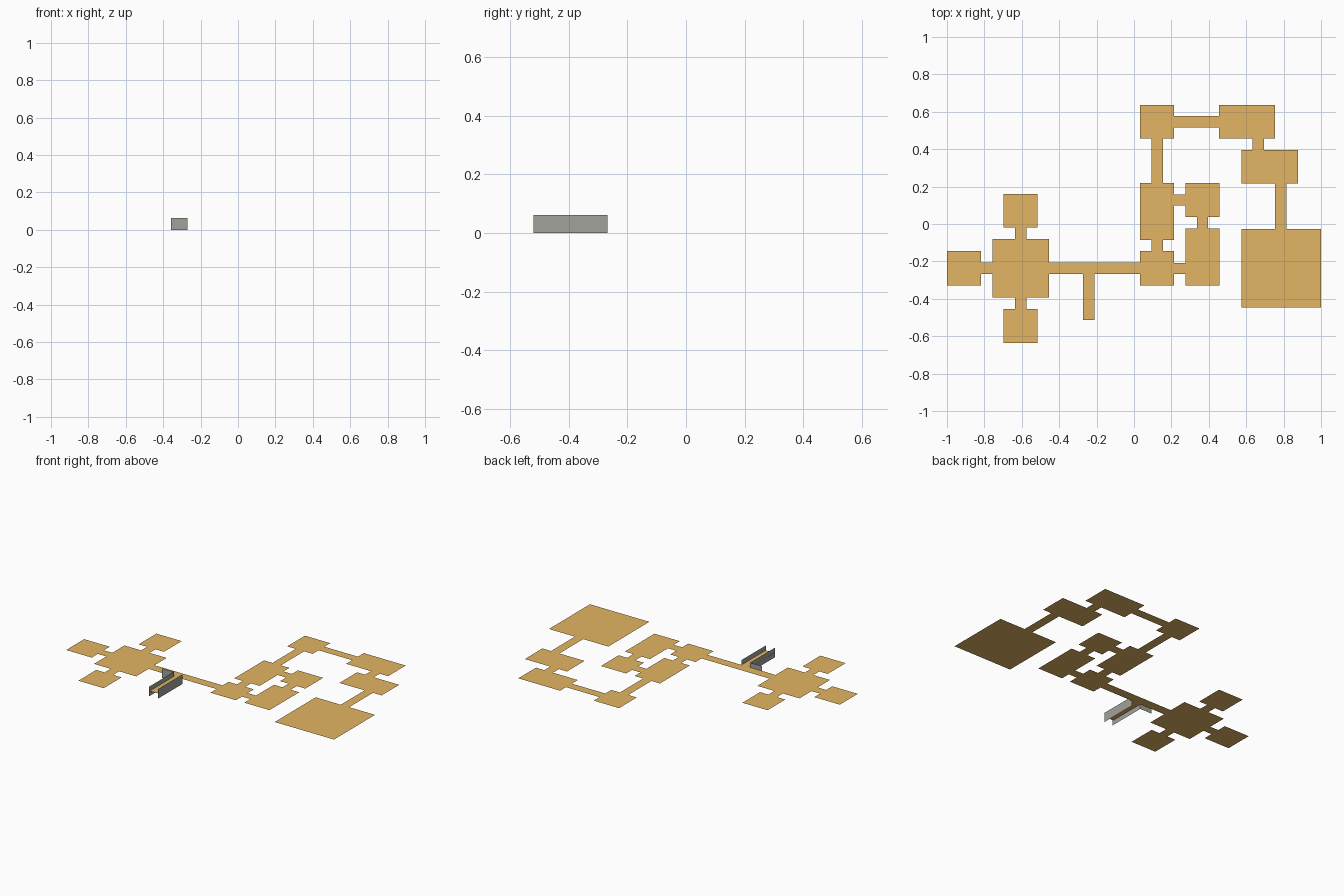
import bpy

if "Cube" in bpy.data.objects:
    bpy.data.objects.remove(bpy.data.objects["Cube"])

FLOOR_Z = 0.0315   # floors sit halfway up the walls
WALL_H = 0.062
DX, DY = 0.003, -0.004   # centring of the plan


def material(name, color):
    m = bpy.data.materials.new(name)
    m.diffuse_color = (*color, 1)
    m.use_nodes = True
    m.node_tree.nodes["Principled BSDF"].inputs["Base Color"].default_value = m.diffuse_color
    return m


TAN = material("tan floor", (0.77, 0.458, 0.126))
GRAY = material("gray wall", (0.362, 0.362, 0.335))


def sheet(name, corners, mat):
    """One flat four-sided sheet without thickness."""
    me = bpy.data.meshes.new(name)
    me.from_pydata(corners, [], [(0, 1, 2, 3)])
    me.materials.append(mat)
    ob = bpy.data.objects.new(name, me)
    bpy.context.collection.objects.link(ob)
    return ob


def floor(name, x0, x1, y0, y1):
    x0, x1 = (max(-1, min(1, x + DX)) if x > -1 else -1 for x in (x0, x1))
    y0, y1, z = y0 + DY, y1 + DY, FLOOR_Z
    return sheet(name, [(x0, y0, z), (x1, y0, z), (x1, y1, z), (x0, y1, z)], TAN)


def wall(name, x0, y0, x1, y1, h=WALL_H):
    return sheet(name, [(x0, y0, 0), (x1, y1, 0), (x1, y1, h), (x0, y0, h)], GRAY)


# Rooms: x0, x1, y0, y1
rooms = {
    "west_room": (-1.0, -0.82, -0.325, -0.141),
    "hub_room": (-0.759, -0.457, -0.389, -0.077),
    "hub_north_room": (-0.70, -0.519, -0.016, 0.165),
    "hub_south_room": (-0.70, -0.519, -0.633, -0.45),
    "junction_room": (0.03, 0.212, -0.325, -0.141),
    "middle_hall": (0.03, 0.212, -0.082, 0.223),
    "small_east_room": (0.272, 0.453, 0.041, 0.223),
    "long_east_room": (0.272, 0.453, -0.325, -0.021),
    "north_room": (0.03, 0.212, 0.46, 0.641),
    "north_east_room": (0.452, 0.752, 0.46, 0.641),
    "east_hall": (0.572, 0.874, 0.22, 0.40),
    "great_room": (0.572, 1.0, -0.442, -0.023),
}
for name, r in rooms.items():
    floor(name, *r)


# Passages fill the gap between two rooms, along x or along y
def passage_x(a, b, y0, y1):
    floor(f"passage_{a}_to_{b}", rooms[a][1], rooms[b][0], y0, y1)


def passage_y(a, b, x0, x1):
    floor(f"passage_{a}_to_{b}", x0, x1, rooms[a][3], rooms[b][2])


passage_x("west_room", "hub_room", -0.263, -0.201)
passage_x("hub_room", "junction_room", -0.263, -0.201)
passage_x("junction_room", "long_east_room", -0.263, -0.204)
passage_x("middle_hall", "small_east_room", 0.102, 0.163)
passage_x("north_room", "north_east_room", 0.521, 0.581)
passage_y("hub_south_room", "hub_room", -0.64, -0.579)
passage_y("hub_room", "hub_north_room", -0.64, -0.579)
passage_y("junction_room", "middle_hall", 0.091, 0.151)
passage_y("middle_hall", "north_room", 0.091, 0.151)
passage_y("long_east_room", "small_east_room", 0.333, 0.392)
passage_y("east_hall", "north_east_room", 0.63, 0.692)
passage_y("great_room", "east_hall", 0.752, 0.812)

# Dead-end side passage and its walls
floor("side_passage", -0.276, -0.214, -0.51, -0.263)
wall("side_wall_west", -0.272, -0.52, -0.272, -0.267)
wall("side_wall_east", -0.210, -0.52, -0.210, -0.267)
wall("corridor_wall", -0.357, -0.267, -0.270, -0.267)
